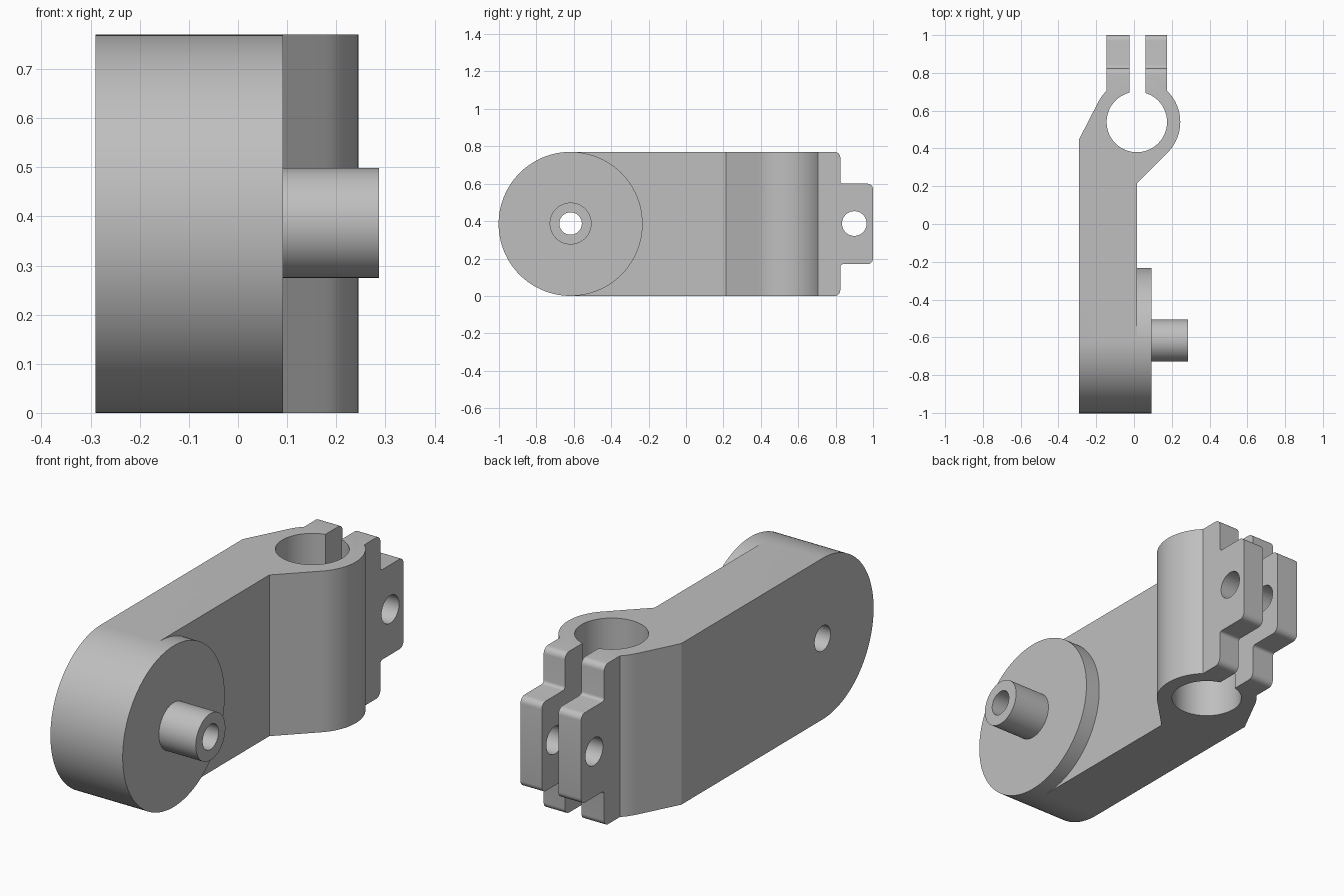
import bpy, bmesh, math
from math import cos, sin, radians

if "Cube" in bpy.data.objects:
    bpy.data.objects.remove(bpy.data.objects["Cube"])

grey = bpy.data.materials.new("plain grey")
grey.diffuse_color = (0.52, 0.52, 0.52, 1)
grey.use_nodes = True
grey.node_tree.nodes["Principled BSDF"].inputs["Base Color"].default_value = grey.diffuse_color


def arc(cx, cy, r, a0, a1, n):
    """Points on an arc, angles in degrees."""
    return [(cx + r * cos(radians(a0 + (a1 - a0) * i / n)),
             cy + r * sin(radians(a0 + (a1 - a0) * i / n))) for i in range(n + 1)]


def prism(name, points, axis, lo, hi):
    """Extrude a closed outline: (x, y) along z, or (y, z) along x."""
    place = (lambda p, d: (p[0], p[1], d)) if axis == "z" else (lambda p, d: (d, p[0], p[1]))
    bm = bmesh.new()
    face = bm.faces.new([bm.verts.new(place(p, lo)) for p in points])
    top = bmesh.ops.extrude_face_region(bm, geom=[face])["geom"]
    for v in top:
        if isinstance(v, bmesh.types.BMVert):
            v.co["xyz".index(axis)] = hi
    bmesh.ops.recalc_face_normals(bm, faces=bm.faces)
    mesh = bpy.data.meshes.new(name)
    bm.to_mesh(mesh)
    bm.free()
    mesh.materials.append(grey)
    obj = bpy.data.objects.new(name, mesh)
    bpy.context.collection.objects.link(obj)
    return obj


def rod(name, y, z, r, x0, x1, n=64):
    """Cylinder along x."""
    return prism(name, arc(y, z, r, 90, 450, n)[:-1], "x", x0, x1)


def combine(obj, other, operation):
    """Apply a boolean and remove the helper."""
    mod = obj.modifiers.new(operation, "BOOLEAN")
    mod.operation, mod.object, mod.solver = operation, other, "EXACT"
    bpy.context.view_layer.objects.active = obj
    bpy.ops.object.modifier_apply(modifier=mod.name)
    bpy.data.objects.remove(other)


H, MID = 0.77, 0.385          # height and mid height
PY = -0.617                   # pivot centre in y
CX, CY = 0.015, 0.54          # clamp bore centre
RI, RO = 0.16, 0.23           # clamp bore and outer radius
GL, GR = -0.025, 0.062        # slot sides
al = math.degrees(math.acos((GL - CX) / RI))
ar = math.degrees(math.acos((GR - CX) / RI))

# Plan outline: bar, clamp ring with slot, two ears
plan = [(-0.29, -1.1), (CX, -1.1), (CX, 0.215)]
plan += arc(CX, CY, RO, -45, 46, 24)
plan += [(0.175, 1.1), (GR, 1.1)]
plan += arc(CX, CY, RI, ar, al - 360, 72)
plan += [(GL, 1.1), (-0.145, 1.1)]
plan += arc(CX, CY, RO, 134, 152.7, 6)
plan += [(-0.29, 0.45)]
arm = prism("clamp_arm", plan, "z", -0.1, H + 0.1)

# Side outline: round front end, stepped ears with rounded corners
upper = arc(0.795, H - 0.03, 0.03, 90, 0, 6)
upper += arc(0.84, 0.615, 0.015, 180, 270, 4)
upper += arc(0.97, 0.57, 0.03, 90, 0, 6)
lower = [(y, H - z) for y, z in reversed(upper)]
side = arc(PY, MID, MID, 270, 90, 64) + upper + lower
combine(arm, prism("side_outline", side, "x", -0.5, 0.5), "INTERSECT")

# Pivot disc and pin
combine(arm, rod("pivot_disc", PY, MID, MID, CX, 0.092, 128), "UNION")
combine(arm, rod("pivot_pin", PY, MID + 0.002, 0.112, 0.05, 0.287), "UNION")

# Bore through the pin, bolt hole through the ears
combine(arm, rod("pin_bore", PY, MID + 0.002, 0.06, -0.6, 0.6, 48), "DIFFERENCE")
combine(arm, rod("bolt_hole", 0.9, MID + 0.002, 0.066, -0.6, 0.6, 48), "DIFFERENCE")

bpy.ops.object.select_all(action="DESELECT")
arm.select_set(True)
bpy.context.view_layer.objects.active = arm
bpy.ops.object.shade_smooth_by_angle(angle=radians(25))
